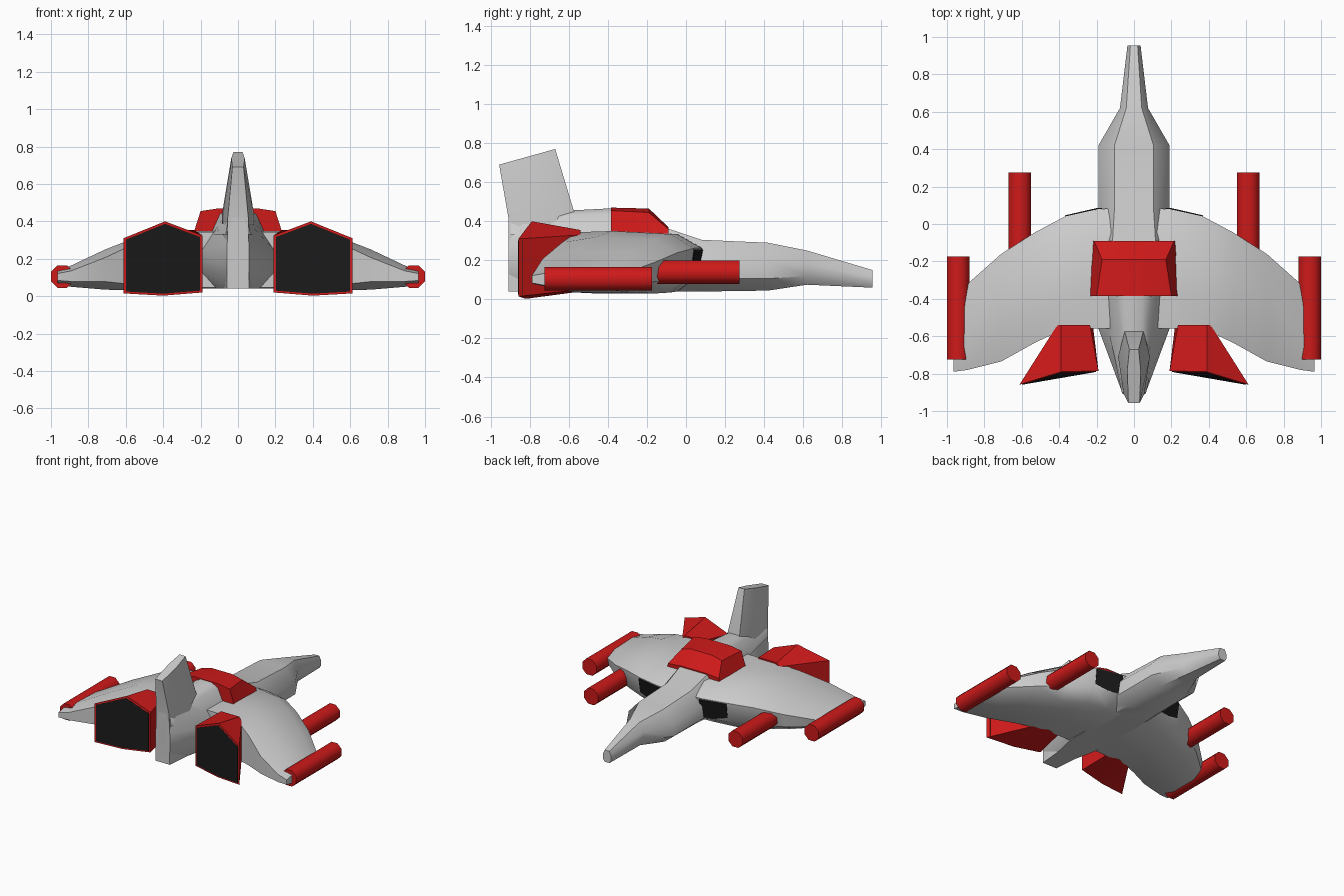
import bpy, bmesh, math
from mathutils import Vector

if "Cube" in bpy.data.objects:
    bpy.data.objects.remove(bpy.data.objects["Cube"])


def material(name, color):
    m = bpy.data.materials.new(name)
    m.diffuse_color = color
    m.use_nodes = True
    m.node_tree.nodes["Principled BSDF"].inputs["Base Color"].default_value = m.diffuse_color
    return m


RED = material("red_paint", (0.62, 0.01, 0.01, 1))
BLACK = material("dark_opening", (0.01, 0.01, 0.01, 1))


def loft(name, rings, mat=None, mirror=False, angle=40):
    """Skin a closed solid through rings of equal point count."""
    bm = bmesh.new()
    vs = [[bm.verts.new(p) for p in r] for r in rings]
    n = len(rings[0])
    for a, b in zip(vs, vs[1:]):
        for i in range(n):
            j = (i + 1) % n
            bm.faces.new((a[i], a[j], b[j], b[i]))
    bm.faces.new(vs[0])
    bm.faces.new(vs[-1])
    bmesh.ops.recalc_face_normals(bm, faces=bm.faces)
    me = bpy.data.meshes.new(name)
    bm.to_mesh(me)
    bm.free()
    ob = bpy.data.objects.new(name, me)
    bpy.context.collection.objects.link(ob)
    if mat:
        me.materials.append(mat)
    bpy.ops.object.select_all(action='DESELECT')
    ob.select_set(True)
    bpy.context.view_layer.objects.active = ob
    if angle:
        bpy.ops.object.shade_smooth_by_angle(angle=math.radians(angle))
    if mirror:
        ob.modifiers.new("mirror", 'MIRROR')
    return ob


# Fuselage: chamfered sections along y (y, half width, bottom, top)
def body_ring(y, w, z0, z1):
    h = z1 - z0
    half = [(w * .6, z0), (w, z0 + .25 * h), (w, z0 + .62 * h), (w * .55, z1)]
    return [(x, y, z) for x, z in half] + [(-x, y, z) for x, z in half[::-1]]


loft("fuselage", [body_ring(*s) for s in (
    (.955, .035, .06, .15), (.62, .075, .075, .25), (.42, .19, .045, .29),
    (.08, .19, .04, .305), (-.1, .21, .04, .365), (-.56, .19, .04, .38),
    (-.91, .06, .04, .42))])


# Wings: sections along x (x, front y, back y, bottom, top, trailing-edge fullness)
def wing_ring(x, yf, yb, z0, z1, full):
    c, h = yf - yb, z1 - z0
    return [(x, yf - .03 * c, z0 + .25 * h), (x, yf, z0 + .72 * h),
            (x, yf - .2 * c, z0 + .95 * h), (x, yb + .3 * c, z1),
            (x, yb, z0 + full * h), (x, yb, z0 + (1 - full) * h),
            (x, yb + .3 * c, z0), (x, yf - .2 * c, z0)]


loft("wing", [wing_ring(*s) for s in (
    (.08, .085, -.56, .04, .35, .98), (.19, .08, -.56, .04, .35, .98),
    (.37, .04, -.56, .035, .35, .98), (.53, -.045, -.635, .03, .32, .9),
    (.71, -.16, -.735, .035, .25, .8), (.89, -.32, -.78, .05, .165, .75),
    (.965, -.45, -.79, .065, .14, .75))], mirror=True, angle=45)

# Air intakes: dark panels on the inner leading edges
loft("air_intake", [[(x, y - .025, .118), (x, y, .255), (x, y - .04, .255), (x, y - .06, .118)]
                    for x, y in ((.17, .087), (.2, .085), (.37, .046))],
     BLACK, True, 0)


# Canopy hump: sections (y, base half width, shoulder half width, shoulder z, top z)
def hump_ring(y, wb, wt, zs, zt, base=.33):
    return [(-wb, y, base), (-wt, y, zs), (-wt * .5, y, zt),
            (wt * .5, y, zt), (wt, y, zs), (wb, y, base)]


loft("canopy", [hump_ring(*s) for s in (
    (-.09, .22, .215, .36, .37), (-.19, .228, .17, .445, .465),
    (-.385, .24, .2, .455, .47))], RED, angle=25)

# Spine between canopy and fin
loft("spine", [hump_ring(*s) for s in (
    (-.35, .15, .1, .44, .468), (-.6, .13, .075, .43, .455),
    (-.9, .065, .055, .4, .42))])


# Tail fin: sections from bottom to top (front y, z; back y, z; widths)
def fin_ring(yf, zf, yb, zb, wf, wm, wr):
    ym, zm = yf + .4 * (yb - yf), zf + .4 * (zb - zf)
    return [(wf, yf, zf), (wm, ym, zm), (wr, yb, zb),
            (-wr, yb, zb), (-wm, ym, zm), (-wf, yf, zf)]


loft("tail_fin", [fin_ring(*s) for s in (
    (-.55, .04, -.91, .04, .06, .08, .06),
    (-.575, .455, -.91, .42, .05, .085, .055),
    (-.67, .77, -.957, .69, .025, .036, .03))])

# Engine nozzles: flared shells with dark exhausts
front = [(.22, -.54, .05), (.32, -.54, .04), (.41, -.54, .05),
         (.41, -.54, .33), (.39, -.54, .355), (.235, -.54, .355)]
rear = [(.19, -.785, .02), (.4, -.82, .003), (.612, -.858, .015),
        (.612, -.858, .31), (.39, -.79, .40), (.19, -.785, .325)]
loft("engine_nozzle", [front, rear], RED, True, 20)
centre = sum((Vector(p) for p in rear), Vector()) / 6
inner = [centre + (Vector(p) - centre) * .94 for p in rear]
loft("engine_exhaust", [[p + Vector((0, dy, 0)) for p in inner] for dy in (.02, -.004)],
     BLACK, True, 0)


# Cannons: eight-sided barrels
def barrel(name, x, z, y0, y1, r=.065):
    def ring(y):
        return [(x + r * math.cos((i + .5) * math.pi / 4), y,
                 z + r * math.sin((i + .5) * math.pi / 4)) for i in range(8)]
    loft(name, [ring(y0), ring(y1)], RED, True, 50)


barrel("inner_cannon", .61, .14, -.15, .275)
barrel("wingtip_cannon", .94, .105, -.725, -.175)
